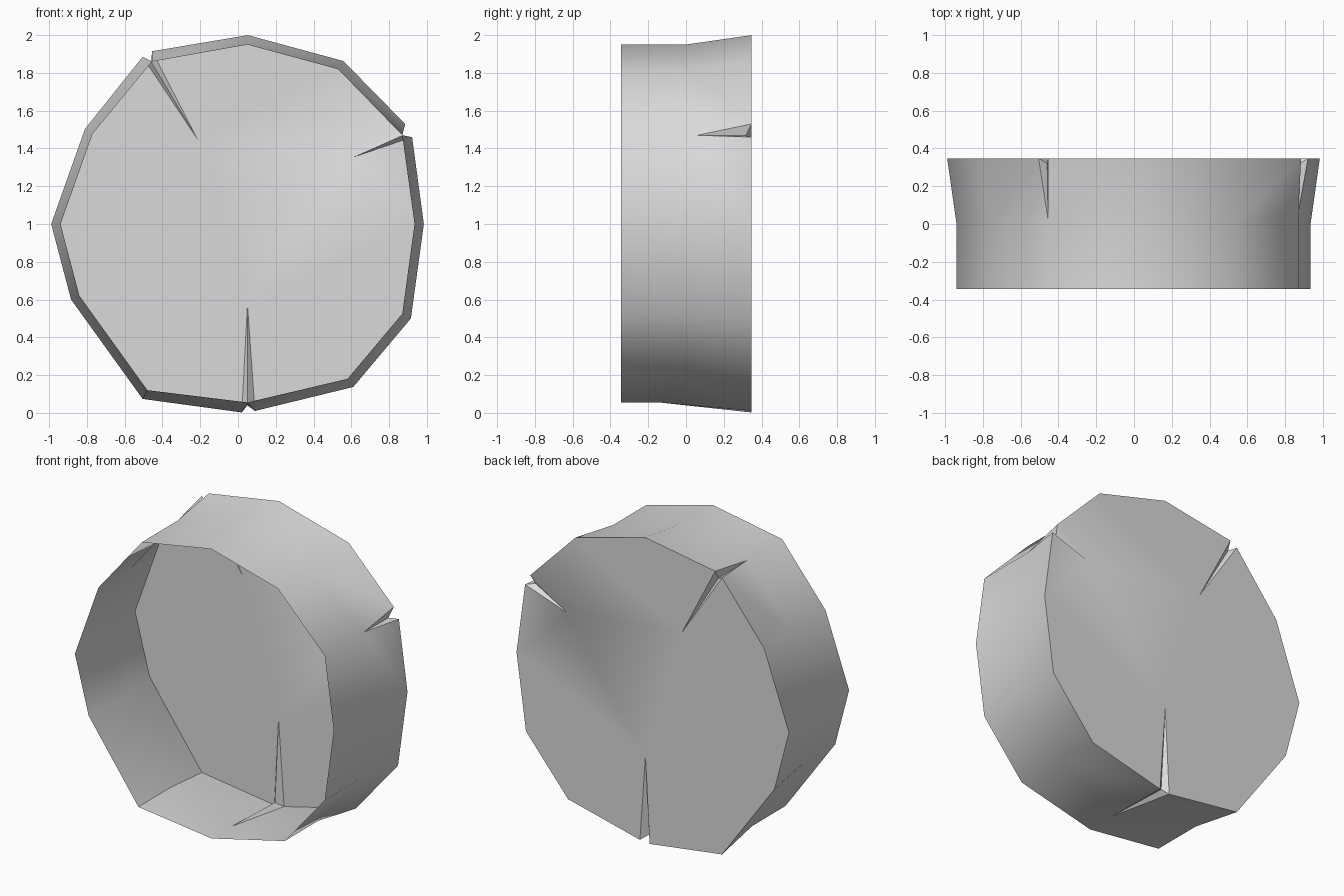
import bpy
import bmesh
import math

if "Cube" in bpy.data.objects:
    bpy.data.objects.remove(bpy.data.objects["Cube"], do_unlink=True)

FRONT, MIDDLE, BACK, FLARE = -0.345, 0.0, 0.348, 1.0526

# Twelve-sided outline (x, z), clockwise from the top
outline = [(0.05, 1.95), (0.53, 1.82), (0.87, 1.47), (0.935, 1.0),
           (0.87, 0.525), (0.58, 0.18), (0.05, 0.055), (-0.48, 0.12),
           (-0.84, 0.62), (-0.94, 1.0), (-0.77, 1.478), (-0.455, 1.86)]

# Cracks by outline corner: wall depth, rim start, rim end, disc tip, floor
cracks = {
    2: (0.06, (0.885, 1.53), (0.922, 1.46), (0.615, 1.355), (0.87, 1.468, 0.315)),
    6: (-0.14, (0.09, 0.01), (0.02, 0.002), (0.05, 0.575), (0.05, 0.04, 0.31)),
    11: (0.02, (-0.505, 1.885), (-0.455, 1.915), (-0.215, 1.45), (-0.46, 1.86, 0.32)),
}

bm = bmesh.new()


def vert(p, y):
    return bm.verts.new((p[0], y, p[1]))


front, middle, rim_start, rim_end, disc = [], [], [], [], []
for i, p in enumerate(outline):
    front.append(vert(p, FRONT))
    if i in cracks:
        depth, start, end, tip, floor = cracks[i]
        w = vert(p, depth)
        a, t, b = (vert(q, BACK) for q in (start, tip, end))
        v = vert(floor, floor[2])
        # Four facets of the wedge-shaped crack
        for tri in ((t, a, v), (b, t, v), (a, w, v), (w, b, v)):
            bm.faces.new(tri)
        disc += [a, t, b]
    else:
        w = vert(p, MIDDLE)
        a = b = vert((p[0] * FLARE, 1 + (p[1] - 1) * FLARE), BACK)
        disc.append(a)
    middle.append(w)
    rim_start.append(a)
    rim_end.append(b)

# Straight front wall and flared back wall
for i in range(len(outline)):
    j = (i + 1) % len(outline)
    bm.faces.new((front[i], front[j], middle[j], middle[i]))
    bm.faces.new((middle[i], middle[j], rim_start[j], rim_end[i]))

# Flat back disc, notched by the cracks
bm.faces.new(disc)

mesh = bpy.data.meshes.new("cracked_drum")
bm.to_mesh(mesh)
bm.free()
drum = bpy.data.objects.new("cracked_drum", mesh)
bpy.context.collection.objects.link(drum)

# Plain grey material
grey = bpy.data.materials.new("light_grey")
grey.use_nodes = True
colour = (0.7, 0.7, 0.7, 1)
grey.diffuse_color = colour
grey.node_tree.nodes["Principled BSDF"].inputs["Base Color"].default_value = colour
mesh.materials.append(grey)

# Smooth wall with sharp rim and cracks
bpy.ops.object.select_all(action="DESELECT")
drum.select_set(True)
bpy.context.view_layer.objects.active = drum
bpy.ops.object.shade_smooth_by_angle(angle=math.radians(42))
